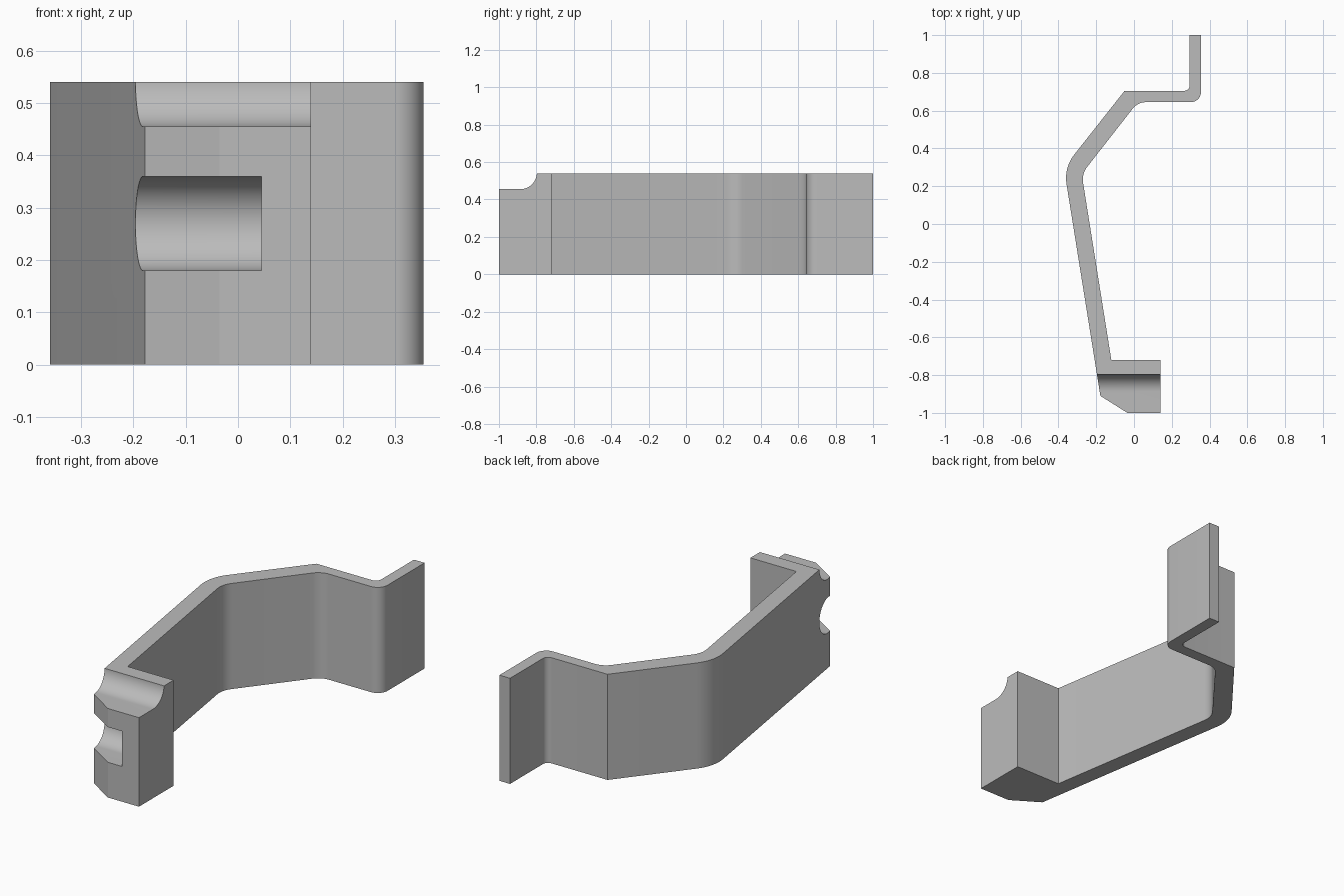
import bpy, bmesh, math
from mathutils import Vector, Matrix

if "Cube" in bpy.data.objects:
    bpy.data.objects.remove(bpy.data.objects["Cube"], do_unlink=True)

HEIGHT = 0.54
PIN_Y, PIN_Z = -0.887, 0.27
GROOVE_R = 0.09

grey = bpy.data.materials.new("plain grey")
grey.use_nodes = True
grey.diffuse_color = (0.5, 0.5, 0.5, 1)
grey.node_tree.nodes["Principled BSDF"].inputs["Base Color"].default_value = (0.5, 0.5, 0.5, 1)


def rounded(corners, steps=10):
    """Turn (x, y, radius) corners into an outline with filleted corners."""
    out = []
    for i, (x, y, r) in enumerate(corners):
        p = Vector((x, y))
        if r == 0:
            out.append(p)
            continue
        a = (Vector(corners[i - 1][:2]) - p).normalized()
        b = (Vector(corners[(i + 1) % len(corners)][:2]) - p).normalized()
        half = a.angle(b) / 2
        centre = p + (a + b).normalized() * r / math.sin(half)
        start = p + a * r / math.tan(half) - centre
        end = p + b * r / math.tan(half) - centre
        sweep = math.pi - 2 * half
        for k in range(steps + 1):
            t = k / steps
            out.append(centre + (start * math.sin((1 - t) * sweep)
                                 + end * math.sin(t * sweep)) / math.sin(sweep))
    return out


def prism(name, outline, depth, matrix=Matrix()):
    """Extrude a flat outline along its local z."""
    bm = bmesh.new()
    face = bm.faces.new([bm.verts.new((p[0], p[1], 0)) for p in outline])
    ext = bmesh.ops.extrude_face_region(bm, geom=[face])
    top = [v for v in ext["geom"] if isinstance(v, bmesh.types.BMVert)]
    bmesh.ops.translate(bm, verts=top, vec=(0, 0, depth))
    bm.transform(matrix)
    bmesh.ops.recalc_face_normals(bm, faces=bm.faces)
    mesh = bpy.data.meshes.new(name)
    bm.to_mesh(mesh)
    bm.free()
    mesh.materials.append(grey)
    obj = bpy.data.objects.new(name, mesh)
    bpy.context.collection.objects.link(obj)
    return obj


def side_prism(name, outline, x0, x1):
    """Extrude a (y, z) outline along x."""
    turn = Matrix(((0, 0, 1, x0), (1, 0, 0, 0), (0, 1, 0, 0), (0, 0, 0, 1)))
    return prism(name, outline, x1 - x0, turn)


def groove(z):
    """Half-round channel, open towards the front."""
    arc = [(PIN_Y + GROOVE_R * math.cos(a), z + GROOVE_R * math.sin(a))
           for a in (math.pi * (k / 32 - 0.5) for k in range(33))]
    return [(-1.1, z - GROOVE_R)] + arc + [(-1.1, z + GROOVE_R)]


# Bent strap with the thick clamp block at its front end
bracket = prism("bent_bracket", rounded([
    (-0.035, -1, 0), (0.14, -1, 0), (0.14, -0.72, 0), (-0.12, -0.72, 0),
    (-0.277, 0.265, 0.11), (0.02, 0.645, 0.09), (0.355, 0.645, 0.055),
    (0.355, 1, 0), (0.295, 1, 0), (0.295, 0.705, 0.03), (-0.05, 0.705, 0),
    (-0.371, 0.298, 0.2), (-0.178, -0.91, 0)]), HEIGHT)

# Grooves and pin hole in the clamp block
pin = [(PIN_Y + 0.053 * math.cos(k * math.tau / 40),
        PIN_Z + 0.053 * math.sin(k * math.tau / 40)) for k in range(40)]
cutters = [side_prism("top_groove_cutter", groove(HEIGHT + 0.005), -0.5, 0.5),
           side_prism("front_slot_cutter", groove(PIN_Z), -0.5, 0.045),
           side_prism("pin_hole_cutter", pin, 0, 0.5)]

bpy.ops.object.select_all(action='DESELECT')
bracket.select_set(True)
bpy.context.view_layer.objects.active = bracket
for cutter in cutters:
    cutter.hide_render = True
    mod = bracket.modifiers.new("cut", 'BOOLEAN')
    mod.operation = 'DIFFERENCE'
    mod.solver = 'EXACT'
    mod.object = cutter
    bpy.ops.object.modifier_apply(modifier=mod.name)
    bpy.data.objects.remove(cutter, do_unlink=True)

bpy.ops.object.shade_smooth_by_angle(angle=math.radians(30))
